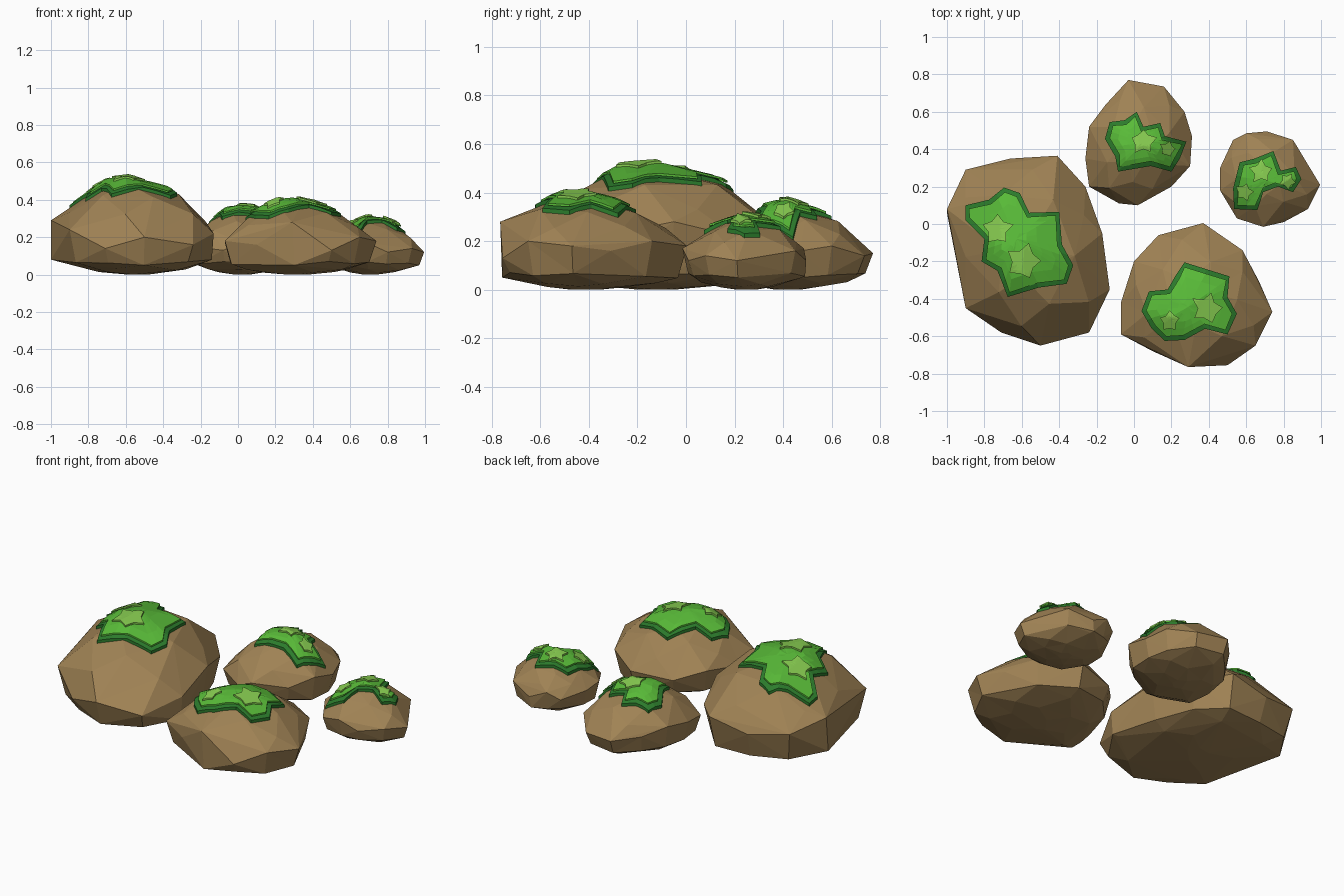
import bpy, bmesh, math, random
from mathutils import Vector
from mathutils.bvhtree import BVHTree

if "Cube" in bpy.data.objects:
    bpy.data.objects.remove(bpy.data.objects["Cube"])

random.seed(4)


def material(name, color):
    m = bpy.data.materials.new(name)
    m.diffuse_color = (*color, 1)
    m.use_nodes = True
    m.node_tree.nodes["Principled BSDF"].inputs["Base Color"].default_value = m.diffuse_color
    return m


STONE = material("stone", (0.35, 0.225, 0.09))
DARK = material("moss_dark", (0.025, 0.2, 0.025))
GREEN = material("moss_green", (0.1, 0.5, 0.04))
LIGHT = material("moss_light", (0.24, 0.6, 0.08))


def add_object(name, bm, mat):
    mesh = bpy.data.meshes.new(name)
    bmesh.ops.recalc_face_normals(bm, faces=bm.faces[:])
    bm.to_mesh(mesh)
    mesh.materials.append(mat)
    bpy.context.collection.objects.link(bpy.data.objects.new(name, mesh))


# (share of outline, share of height) of the shoulder rings
SHOULDERS = [(0.86, 0.67), (0.62, 0.85), (0.33, 0.95)]
# (share of outline, height) of the belly rings
UNDERSIDE = [(0.91, 0.06), (0.7, 0.028), (0.45, 0.012), (0.15, 0.004)]


def rock(name, outline, peak, extra):
    """Faceted boulder: hull of the widest outline, shoulder rings and a shallow belly."""
    px, py, top = peak
    cx = sum(p[0] for p in outline) / len(outline)
    cy = sum(p[1] for p in outline) / len(outline)
    pts = [Vector(p) for p in outline + extra + [peak]]
    n = len(outline)
    for k, (s, h) in enumerate(SHOULDERS):
        for i in range(k % 2, n, 2):
            a, b = outline[i], outline[(i + 1) % n]
            mx, my = (a[0] + b[0]) / 2, (a[1] + b[1]) / 2
            z = top * h * random.uniform(0.96, 1.03)
            pts.append(Vector((px + (mx - px) * s, py + (my - py) * s, z)))
    for k, (s, h) in enumerate(UNDERSIDE):
        for i in range(k % 2, n, 1 if k == 0 else 2):
            x, y, _ = outline[i]
            z = h * random.uniform(0.8, 1.2) if k < 3 else 0
            pts.append(Vector((cx + (x - cx) * s, cy + (y - cy) * s, z)))
    bm = bmesh.new()
    for p in pts:
        bm.verts.new(p)
    bmesh.ops.convex_hull(bm, input=bm.verts[:])
    bmesh.ops.delete(bm, geom=[v for v in bm.verts if not v.link_faces], context='VERTS')
    bmesh.ops.dissolve_limit(bm, angle_limit=math.radians(5), verts=bm.verts[:], edges=bm.edges[:])
    bmesh.ops.triangulate(bm, faces=bm.faces[:])
    tree = BVHTree.FromBMesh(bm)
    add_object(name, bm, STONE)
    bm.free()
    return tree


def inset(pts, d):
    area = sum(a[0] * b[1] - b[0] * a[1] for a, b in zip(pts, pts[1:] + pts[:1]))
    sign = 1 if area > 0 else -1
    out = []
    for i, p in enumerate(pts):
        a, b = pts[i - 1], pts[(i + 1) % len(pts)]
        t = Vector((b[0] - a[0], b[1] - a[1])).normalized()
        out.append((p[0] - t.y * d * sign, p[1] + t.x * d * sign))
    return out


def drape(name, tree, pts, lift, thick, mat):
    """Leafy sheet laid over a rock: concentric rings dropped on the surface, with a rim."""
    cx = sum(p[0] for p in pts) / len(pts)
    cy = sum(p[1] for p in pts) / len(pts)
    fine = []
    for a, b in zip(pts, pts[1:] + pts[:1]):
        fine += [a, ((a[0] + b[0]) / 2, (a[1] + b[1]) / 2)]

    def on_rock(x, y):
        hit = tree.ray_cast(Vector((x, y, 2)), Vector((0, 0, -1)))[0]
        if hit is None:
            hit = tree.find_nearest(Vector((x, y, 0.2)))[0]
        return Vector((x, y, hit.z + lift))

    bm = bmesh.new()
    rings = [[bm.verts.new(on_rock(cx + (x - cx) * s, cy + (y - cy) * s)) for x, y in fine]
             for s in (1, 0.75, 0.5, 0.25)]
    rim = [bm.verts.new(v.co - Vector((0, 0, thick))) for v in rings[0]]
    rings.insert(0, rim)
    mid = bm.verts.new(on_rock(cx, cy))
    n = len(fine)
    for lo, hi in zip(rings, rings[1:]):
        for i in range(n):
            j = (i + 1) % n
            bm.faces.new((lo[i], lo[j], hi[j], hi[i]))
    for i in range(n):
        bm.faces.new((rings[-1][i], rings[-1][(i + 1) % n], mid))
    add_object(name, bm, mat)
    bm.free()


def moss(name, tree, outline, tufts):
    drape(name + "_moss_edge", tree, outline, 0.018, 0.022, DARK)
    drape(name + "_moss", tree, inset(outline, 0.025), 0.029, 0.009, GREEN)
    # small star-shaped light tufts
    for k, (x, y, r) in enumerate(tufts):
        star = []
        for i in range(10):
            a = math.tau * i / 10 + 0.3 + k
            q = r * (1 if i % 2 == 0 else 0.62) * random.uniform(0.9, 1.1)
            star.append((x + q * math.cos(a), y + q * math.sin(a)))
        drape(f"{name}_tuft_{k + 1}", tree, star, 0.039, 0.01, LIGHT)


# Large left rock
t = rock("large_rock", [
    (-1, .08, .29), (-.9, .29, .24), (-.66, .35, .2), (-.41, .365, .25),
    (-.26, .2, .22), (-.17, -.05, .28), (-.13, -.35, .22), (-.24, -.58, .16), (-.5, -.65, .2),
    (-.71, -.58, .14), (-.9, -.45, .24)], (-.59, -.12, .5),
    [(-1, .06, .08), (-.14, -.35, .08)])
moss("large_rock", t, [
    (-.4, .065), (-.385, -.11), (-.325, -.22), (-.36, -.32), (-.51, -.34), (-.675, -.39),
    (-.73, -.25), (-.815, -.2), (-.8, -.08), (-.9, .02), (-.9, .1), (-.775, .13),
    (-.695, .195), (-.61, .165), (-.56, .06)],
    [(-.73, -.03, .085), (-.59, -.2, .1)])

# Front rock
t = rock("front_rock", [
    (-.07, -.42, .17), (0, -.2, .2), (.13, -.06, .16), (.37, .005, .18), (.58, -.14, .2),
    (.67, -.31, .16), (.74, -.47, .18), (.65, -.65, .2), (.5, -.755, .13),
    (.29, -.765, .28), (.1, -.68, .16), (-.07, -.59, .18)], (.3, -.43, .385),
    [(.3, -.757, .05), (-.04, -.5, .06)])
moss("front_rock", t, [
    (.27, -.205), (.51, -.28), (.5, -.39), (.55, -.48), (.5, -.59), (.38, -.56), (.27, -.62),
    (.165, -.625), (.095, -.56), (.04, -.465), (.08, -.36), (.18, -.35), (.22, -.28)],
    [(.19, -.52, .06), (.39, -.45, .085)])

# Back rock
t = rock("back_rock", [
    (-.26, .35, .17), (-.24, .52, .2), (-.15, .64, .16), (-.03, .77, .15), (.16, .735, .14),
    (.27, .6, .18), (.31, .47, .16), (.3, .31, .2), (.2, .2, .15), (.02, .1, .17),
    (-.08, .11, .13), (-.24, .2, .15)], (.03, .42, .345), [])
moss("back_rock", t, [
    (.015, .6), (.05, .52), (.14, .54), (.165, .47), (.28, .44), (.245, .35), (.2, .28),
    (.09, .31), (-.085, .28), (-.1, .36), (-.155, .455), (-.13, .545), (-.05, .555)],
    [(.05, .44, .07), (.18, .4, .045)])

# Small right rock
t = rock("small_rock", [
    (.46, .3, .15), (.53, .45, .13), (.6, .485, .17), (.71, .495, .12), (.85, .45, .16),
    (.93, .33, .14), (.995, .21, .12), (.93, .08, .14), (.8, .01, .12), (.69, -.015, .17),
    (.55, .03, .13), (.46, .18, .16)], (.69, .24, .285), [(.7, .49, .055)])
moss("small_rock", t, [
    (.745, .39), (.785, .285), (.865, .305), (.895, .24), (.85, .17), (.77, .2), (.69, .17),
    (.66, .075), (.535, .08), (.53, .19), (.565, .33), (.645, .35)],
    [(.68, .28, .065), (.59, .17, .05), (.82, .23, .045)])
